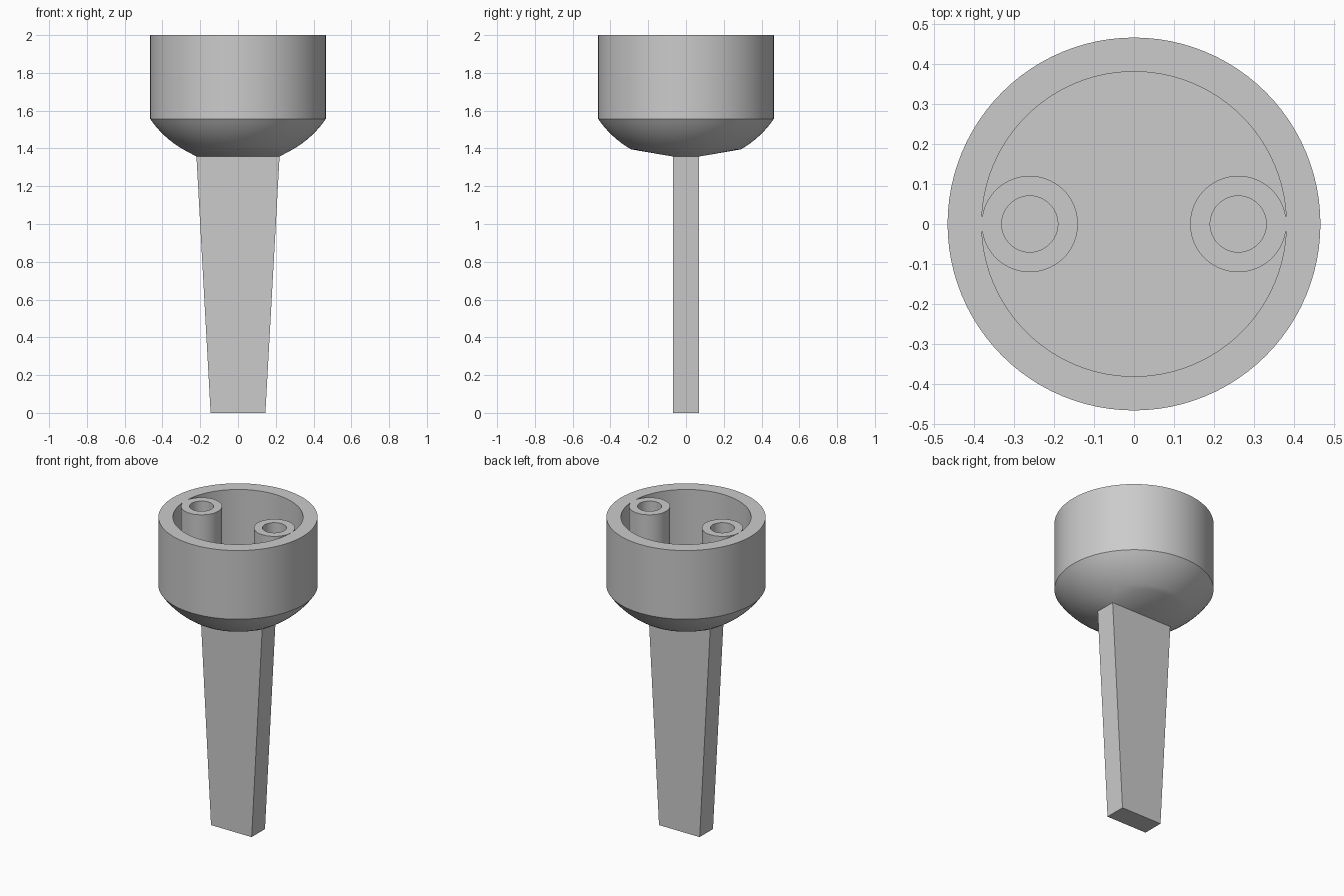
import bpy
import bmesh
import math
from mathutils import Vector

SEGMENTS = 96
RIM_Z, FLOOR_Z, RING_Z, NECK_Z = 2.0, 1.557, 1.395, 1.357
OUTER_R, INNER_R, RING_R = 0.465, 0.38, 0.29
HALF_TOP, HALF_FOOT, HALF_DEPTH = 0.22, 0.145, 0.068

default = bpy.data.objects.get("Cube")
if default:
    bpy.data.objects.remove(default, do_unlink=True)

grey = bpy.data.materials.new("plain grey")
grey.use_nodes = True
colour = (0.6, 0.6, 0.6, 1)
grey.diffuse_color = colour
grey.node_tree.nodes["Principled BSDF"].inputs["Base Color"].default_value = colour


def finish(bm, name, smooth=True):
    mesh = bpy.data.meshes.new(name)
    bm.to_mesh(mesh)
    bm.free()
    mesh.materials.append(grey)
    obj = bpy.data.objects.new(name, mesh)
    bpy.context.collection.objects.link(obj)
    if smooth:
        bpy.ops.object.select_all(action="DESELECT")
        obj.select_set(True)
        bpy.context.view_layer.objects.active = obj
        bpy.ops.object.shade_smooth_by_angle(angle=math.radians(30))
    return obj


def lathe(name, profile, x=0):
    """Revolve (radius, z) points, listed from the inside outwards."""
    bm = bmesh.new()
    verts = [bm.verts.new((r, 0, z)) for r, z in profile]
    edges = [bm.edges.new(pair) for pair in zip(verts, verts[1:])]
    bmesh.ops.spin(bm, geom=verts + edges, cent=(0, 0, 0), axis=(0, 0, 1),
                   angle=math.tau, steps=SEGMENTS, use_merge=True)
    bmesh.ops.remove_doubles(bm, verts=bm.verts, dist=0.0001)
    bmesh.ops.recalc_face_normals(bm, faces=bm.faces)
    # The top rim must face upwards
    rim = max(bm.faces, key=lambda f: f.calc_center_median().z)
    if rim.normal.z < 0:
        bmesh.ops.reverse_faces(bm, faces=bm.faces)
    bmesh.ops.translate(bm, verts=bm.verts, vec=(x, 0, 0))
    return finish(bm, name)


# Cup: hollow cylinder with a flat floor
lathe("cup", [(0, FLOOR_Z), (INNER_R, FLOOR_Z), (INNER_R, RIM_Z),
              (OUTER_R, RIM_Z), (OUTER_R, FLOOR_Z)])

# Two hollow bosses standing inside the cup, touching its wall
for side, x in (("left", 0.26), ("right", -0.26)):
    lathe(side + "_boss", [(0.07, FLOOR_Z), (0.07, RIM_Z),
                           (0.12, RIM_Z), (0.12, FLOOR_Z)], x)

# Rounded underside: curved rings blending into the rectangular neck
bm = bmesh.new()
start, bend, end = Vector((OUTER_R, FLOOR_Z)), Vector((0.398, 1.457)), Vector((RING_R, RING_Z))
STEPS = 8
for i in range(STEPS + 1):
    t = i / STEPS
    r, z = start * (1 - t) ** 2 + bend * 2 * t * (1 - t) + end * t ** 2
    for k in range(SEGMENTS):
        a = math.tau * k / SEGMENTS
        bm.verts.new((r * math.cos(a), r * math.sin(a), z))
for sx in (-1, 1):
    for sy in (-1, 1):
        bm.verts.new((sx * HALF_TOP, sy * HALF_DEPTH, NECK_Z))
bmesh.ops.convex_hull(bm, input=bm.verts)
bm.normal_update()
caps = [f for f in bm.faces if abs(f.normal.z) > 0.999]
bmesh.ops.delete(bm, geom=caps, context="FACES")
finish(bm, "underside")

# Tapered flat stem
bm = bmesh.new()
bmesh.ops.create_cube(bm, size=2)
for v in bm.verts:
    top = v.co.z > 0
    v.co = (v.co.x * (HALF_TOP if top else HALF_FOOT),
            v.co.y * HALF_DEPTH, NECK_Z if top else 0)
finish(bm, "stem", smooth=False)
